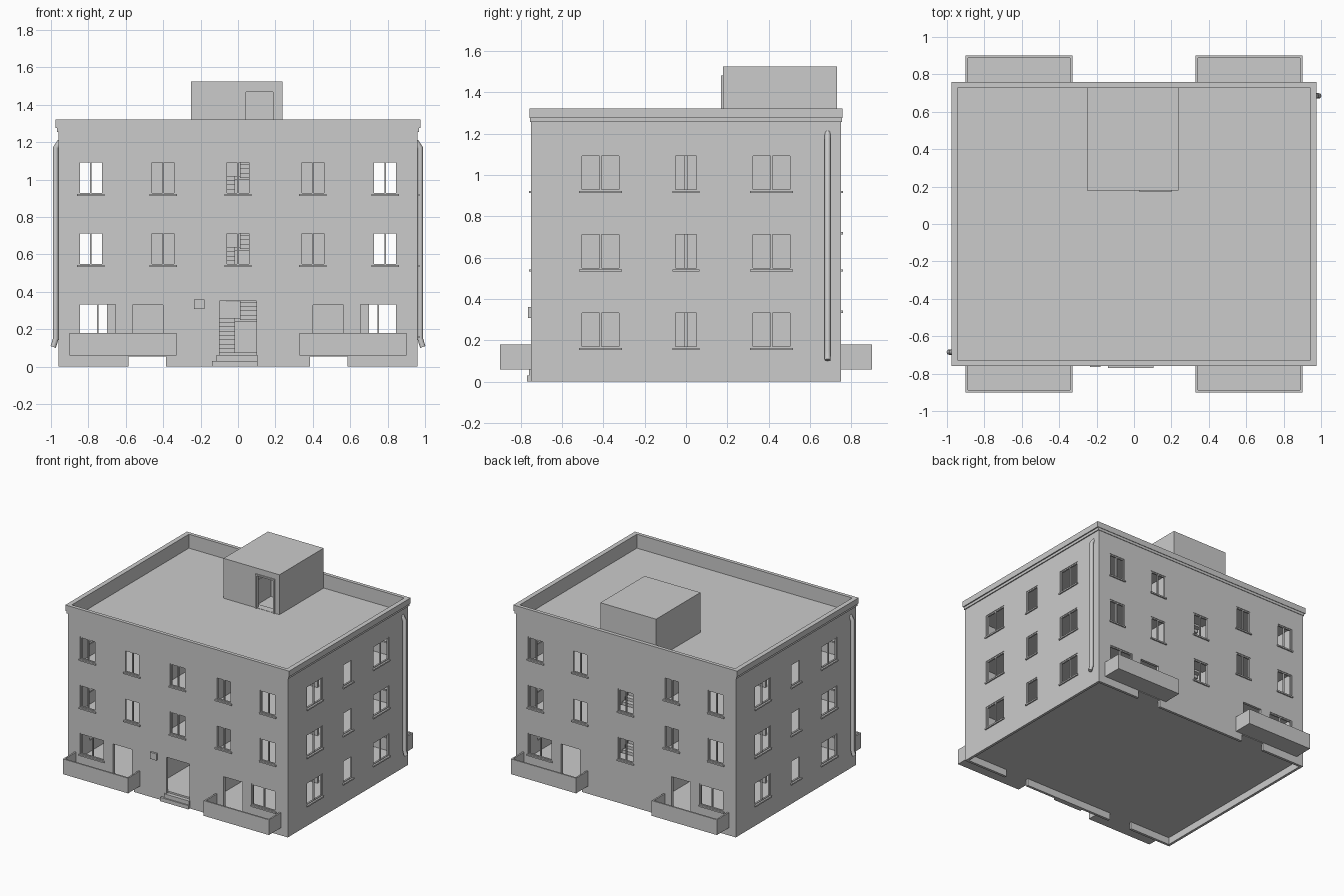
import bpy, bmesh, math
from mathutils import Matrix, Vector

cube = bpy.data.objects.get("Cube")
if cube:
    bpy.data.objects.remove(cube, do_unlink=True)

# Plaster colour shared by the whole building
plaster = bpy.data.materials.new("grey_plaster")
plaster.use_nodes = True
GREY = (0.6, 0.6, 0.6, 1)
plaster.diffuse_color = GREY
plaster.node_tree.nodes["Principled BSDF"].inputs["Base Color"].default_value = GREY

HX, HY, T = 0.96, 0.75, 0.02          # half width, half depth, wall thickness
IX, IY = HX - T, HY - T
FLOORS = [0.075, 0.45, 0.83, 1.21]    # walking levels, the last is the roof deck
SLAB = 0.02
WELL, HOLE = 0.225, 0.2               # stairwell half width, front edge of stair hole


def boxes(name, items):
    """One object made of (x0, x1, y0, y1, z0, z1) boxes."""
    bm = bmesh.new()
    for b in items:
        lo = Vector([min(b[i], b[i + 1]) for i in (0, 2, 4)])
        hi = Vector([max(b[i], b[i + 1]) for i in (0, 2, 4)])
        m = Matrix.Translation((lo + hi) / 2) @ Matrix.Diagonal((*(hi - lo), 1))
        bmesh.ops.create_cube(bm, size=1, matrix=m)
    me = bpy.data.meshes.new(name)
    bm.to_mesh(me)
    bm.free()
    me.materials.append(plaster)
    ob = bpy.data.objects.new(name, me)
    bpy.context.collection.objects.link(ob)
    return ob


def cut(ob, items):
    """Cut box openings out of an object."""
    cutter = boxes("cutter", items)
    cutter.hide_render = True
    mod = ob.modifiers.new("openings", "BOOLEAN")
    mod.operation, mod.solver, mod.object = "DIFFERENCE", "EXACT", cutter
    bpy.context.view_layer.objects.active = ob
    bpy.ops.object.modifier_apply(modifier=mod.name)
    bpy.data.objects.remove(cutter, do_unlink=True)


def ring(hx, hy, ix, iy, z0, z1):
    """Four boxes around the building edge."""
    out = []
    for s in (-1, 1):
        out.append((-hx, hx, s * iy, s * hy, z0, z1))
        out.append((s * ix, s * hx, -iy, iy, z0, z1))
    return out


def facade(name, axis, sign, windows, holes):
    """A wall with open holes, and windows with frame, mullion and sill."""
    def place(u0, u1, d0, d1, z0, z1):
        if axis == "x":
            return (u0, u1, sign * (HY + d0), sign * (HY + d1), z0, z1)
        return (sign * (HX + d0), sign * (HX + d1), u0, u1, z0, z1)

    half = HX if axis == "x" else IY
    wall = boxes(name + "_wall", [place(-half, half, -T, 0, 0, 1.28)])
    cut(wall, [place(u0, u1, -0.1, 0.1, z0, z1) for u0, u1, z0, z1 in windows + holes])
    frames, sills = [], []
    f = 0.009
    for u0, u1, z0, z1 in windows:
        bars = [(u0, u0 + f, z0, z1), (u1 - f, u1, z0, z1),
                (u0, u1, z0, z0 + f), (u0, u1, z1 - f, z1)]
        if u1 - u0 > 0.125:
            mid = (u0 + u1) / 2
            bars.append((mid - f / 2, mid + f / 2, z0, z1))
        frames += [place(a, b, -0.017, -0.004, c, d) for a, b, c, d in bars]
        sills.append(place(u0 - 0.005, u1 + 0.005, -T, 0.01, z0 - 0.008, z0 + 0.003))
    boxes(name + "_window_frames", frames)
    boxes(name + "_window_sills", sills)


def both(u0, u1, z0, z1):
    return [(u0, u1, z0, z1), (-u1, -u0, z0, z1)]


# Long walls: windows, balcony doors, crawl space openings
levels = [(0.54, 0.72), (0.92, 1.10)]
long_windows = both(0.645, 0.855, 0.17, 0.34)
for z0, z1 in levels:
    for c in (0.4, 0.787):
        long_windows += both(c - 0.068, c + 0.068, z0, z1)
long_holes = both(0.40, 0.565, 0.078, 0.33) + both(0.385, 0.585, -0.05, 0.055)
hall = [(-0.068, 0.068, z0, z1) for z0, z1 in levels]
landing = [(-0.068, 0.068, z0 - 0.2, z1 - 0.2) for z0, z1 in levels]
facade("front", "x", -1, long_windows + hall, long_holes + [(-0.1, 0.1, 0.062, 0.35)])
facade("back", "x", 1, long_windows + landing, long_holes)

# Short walls: two wide windows and a narrow one per storey
short_windows = []
for z0, z1 in [(0.16, 0.34)] + levels:
    short_windows += both(0.315, 0.512, z0, z1) + [(-0.06, 0.06, z0, z1)]
facade("left", "y", 1, short_windows, [])
facade("right", "y", -1, short_windows, [])

# Cornice and parapet
boxes("cornice", ring(0.977, 0.758, IX, IY, 1.275, 1.32))
boxes("cornice_moulding", ring(0.968, 0.754, IX + 0.01, IY + 0.01, 1.255, 1.275))

# Floors and roof deck, open above the stairs
slabs = [(-IX, IX, -IY, IY, FLOORS[0] - SLAB, FLOORS[0])]
for z in FLOORS[1:]:
    slabs.append((-IX, IX, -IY, HOLE, z - SLAB, z))
    for s in (-1, 1):
        slabs.append((s * WELL, s * IX, HOLE, IY, z - SLAB, z))
boxes("floors_and_roof", slabs)

# Interior walls
inner = []
for s in (-1, 1):
    inner.append((s * WELL, s * (WELL + 0.015), -IY, IY, FLOORS[0], 1.2))
    inner.append((s * WELL, s * 0.70, -0.01, 0.01, FLOORS[0], 1.2))
boxes("interior_walls", inner)

# Stairs: up on one side, back on the other, with half landings
steps, STEPS, REAR = [], 8, 0.5
run = (REAR - HOLE) / STEPS
for low, high in zip(FLOORS, FLOORS[1:]):
    half_z = high - 0.19
    steps.append((-WELL, WELL, REAR, IY, half_z - SLAB, half_z))
    for i in range(STEPS):
        y = HOLE + i * run
        z = low + (half_z - low) * (i + 1) / STEPS
        steps.append((-0.21, -0.015, y, y + run, z - 0.035, z))
        y = REAR - i * run
        z = half_z + (high - half_z) * (i + 1) / STEPS
        steps.append((0.01, 0.21, y - run, y, z - 0.035, z))
boxes("stairs", steps)

# Stair house on the roof
X0, X1, Y0, Y1, TOP = -0.25, 0.237, 0.178, IY, 1.525
house = boxes("stair_house", [(X0, X1, Y0, Y1, 1.195, TOP)])
cut(house, [(X0 + T, X1 - T, Y0 + T, Y1 - T, 1.1, TOP - T)])
cut(house, [(0.03, 0.20, Y0 - 0.1, Y0 + 0.1, 1.212, 1.48)])
boxes("stair_house_door_frame", [
    (0.03, 0.042, Y0 - 0.008, Y0 + T, 1.21, 1.48),
    (0.188, 0.20, Y0 - 0.008, Y0 + T, 1.21, 1.48),
    (0.03, 0.20, Y0 - 0.008, Y0 + T, 1.468, 1.48)])

# Balconies
B = 0.012
for sx, side in ((1, "left"), (-1, "right")):
    for sy, end in ((-1, "front"), (1, "back")):
        a, b, y0, y1 = sx * 0.33, sx * 0.90, sy * HY, sy * 0.90
        boxes(f"{end}_{side}_balcony", [
            (a, b, y0, y1, 0.06, 0.075),
            (a, b, y1 - sy * B, y1, 0.075, 0.18),
            (a, a + sx * B, y0, y1 - sy * B, 0.075, 0.18),
            (b - sx * B, b, y0, y1 - sy * B, 0.075, 0.18)])

# Entrance steps and wall box
boxes("entrance_steps", [(-0.14, 0.105, -0.77, -HY, 0, 0.03),
                         (-0.115, 0.105, -0.76, -IY, 0.03, 0.062)])
boxes("wall_box", [(-0.235, -0.178, -0.765, -HY, 0.308, 0.36)])

# Drain pipes at opposite corners
for s, side in ((1, "left"), (-1, "right")):
    cu = bpy.data.curves.new(side + "_drain_pipe", "CURVE")
    cu.dimensions, cu.bevel_depth, cu.bevel_resolution = "3D", 0.015, 2
    cu.use_fill_caps = True
    path = [(0.95, 1.205), (0.974, 1.17), (0.974, 0.15), (0.988, 0.105)]
    sp = cu.splines.new("POLY")
    sp.points.add(len(path) - 1)
    for p, (x, z) in zip(sp.points, path):
        p.co = (s * x, s * 0.685, z, 1)
    cu.materials.append(plaster)
    pipe = bpy.data.objects.new(side + "_drain_pipe", cu)
    bpy.context.collection.objects.link(pipe)
    for o in bpy.context.selected_objects:
        o.select_set(False)
    pipe.select_set(True)
    bpy.context.view_layer.objects.active = pipe
    bpy.ops.object.convert(target="MESH")
    bpy.ops.object.shade_smooth_by_angle(angle=math.radians(50))
